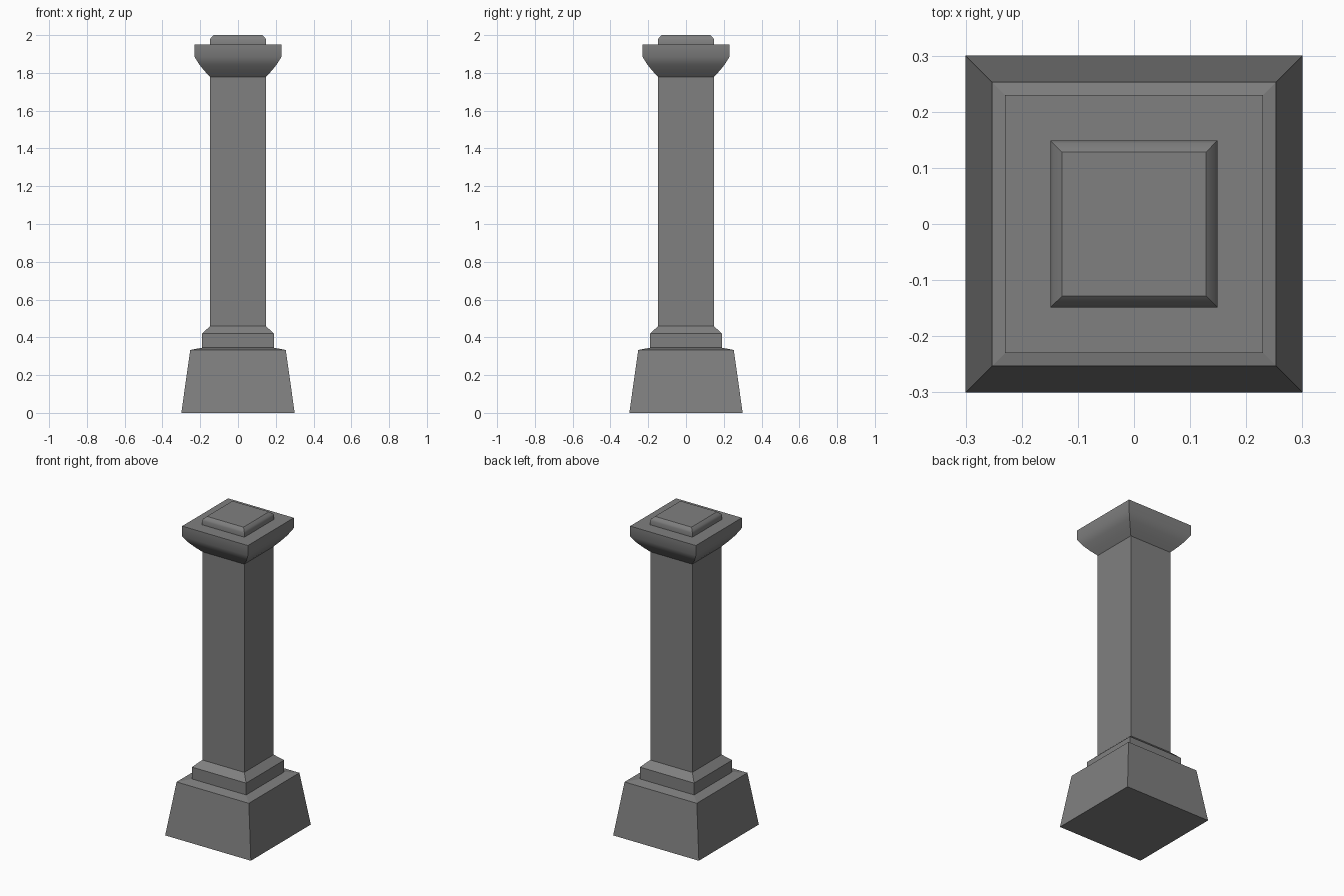
import bpy, bmesh, math

if "Cube" in bpy.data.objects:
    bpy.data.objects.remove(bpy.data.objects["Cube"])

stone = bpy.data.materials.new("grey stone")
stone.diffuse_color = (0.215, 0.215, 0.215, 1)
stone.use_nodes = True
stone.node_tree.nodes["Principled BSDF"].inputs["Base Color"].default_value = stone.diffuse_color


def square_stack(name, profile, smooth_angle=None):
    """Closed solid made of square rings; profile is (half width, height)."""
    bm = bmesh.new()
    rings = [[bm.verts.new((sx * h, sy * h, z))
              for sx, sy in ((-1, -1), (1, -1), (1, 1), (-1, 1))]
             for h, z in profile]
    for low, high in zip(rings, rings[1:]):
        for i in range(4):
            j = (i + 1) % 4
            bm.faces.new((low[i], low[j], high[j], high[i]))
    bm.faces.new(rings[0][::-1])
    bm.faces.new(rings[-1])
    bmesh.ops.recalc_face_normals(bm, faces=bm.faces)
    mesh = bpy.data.meshes.new(name)
    bm.to_mesh(mesh)
    bm.free()
    mesh.materials.append(stone)
    if smooth_angle:
        for p in mesh.polygons:
            p.use_smooth = True
        mesh.set_sharp_from_angle(angle=math.radians(smooth_angle))
    obj = bpy.data.objects.new(name, mesh)
    bpy.context.collection.objects.link(obj)
    return obj


# tapered foot with a gently sloping top
square_stack("plinth", [(0.30, 0), (0.253, 0.333), (0.19, 0.345)])
# stepped block with chamfered top
square_stack("base_block", [(0.19, 0.345), (0.19, 0.42), (0.147, 0.46)])
# plain square post
square_stack("shaft", [(0.147, 0.46), (0.147, 1.778)])
# flared head, softly curved below
square_stack("capital", [(0.147, 1.778), (0.177, 1.81), (0.204, 1.843),
                         (0.23, 1.885), (0.23, 1.95)], 35)
# small bevelled cap
square_stack("top_cap", [(0.149, 1.95), (0.149, 1.976), (0.144, 1.986),
                         (0.128, 2.0)], 35)
